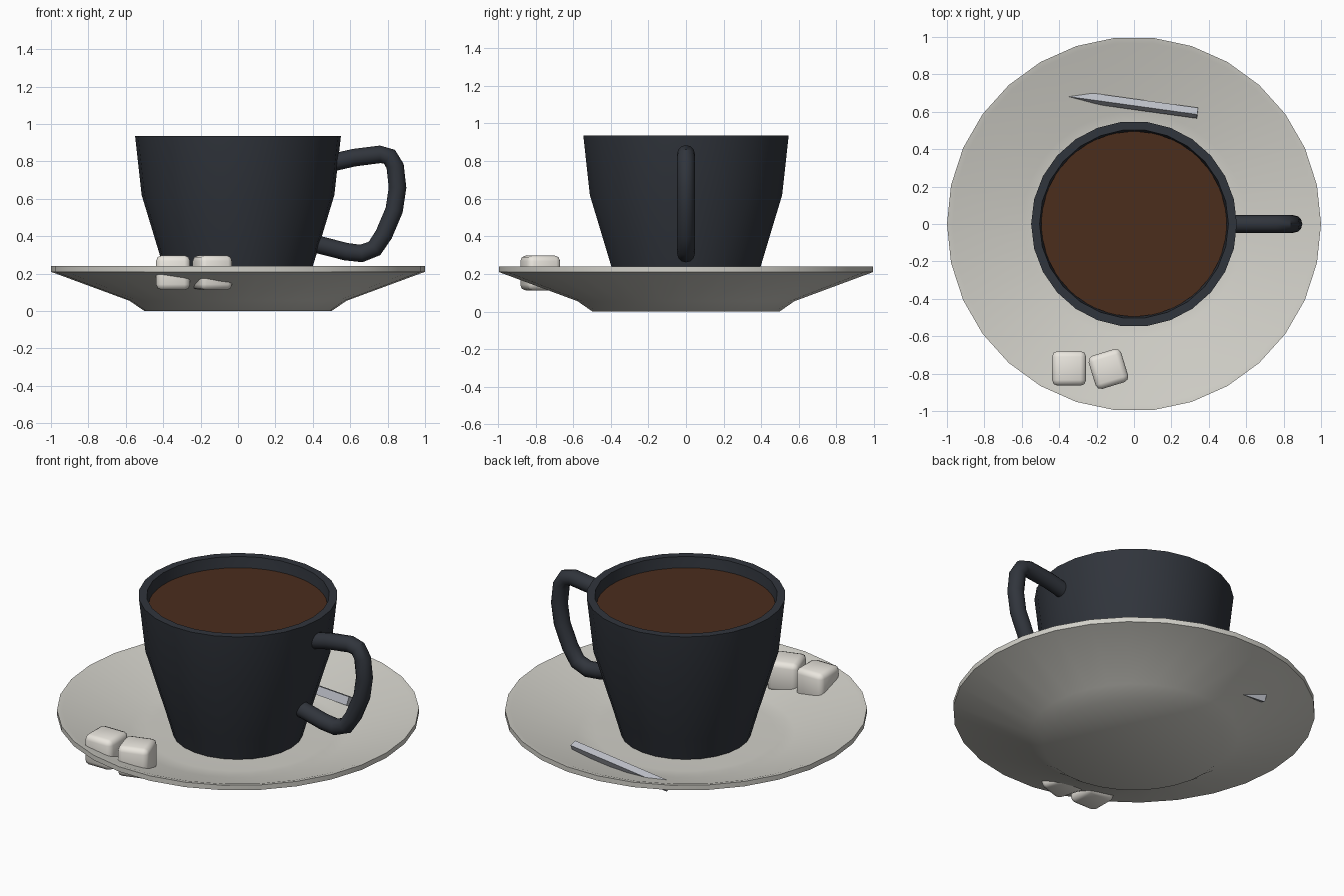
import bpy, bmesh, math
from mathutils import Matrix, Vector

if "Cube" in bpy.data.objects:
    bpy.data.objects.remove(bpy.data.objects["Cube"])


def finish(name, bm, color, angle=40):
    bmesh.ops.recalc_face_normals(bm, faces=bm.faces)
    me = bpy.data.meshes.new(name)
    bm.to_mesh(me)
    bm.free()
    ob = bpy.data.objects.new(name, me)
    bpy.context.collection.objects.link(ob)
    mat = bpy.data.materials.new(name + "_mat")
    mat.diffuse_color = (*color, 1)
    mat.use_nodes = True
    mat.node_tree.nodes["Principled BSDF"].inputs["Base Color"].default_value = mat.diffuse_color
    me.materials.append(mat)
    bpy.ops.object.select_all(action='DESELECT')
    ob.select_set(True)
    bpy.context.view_layer.objects.active = ob
    bpy.ops.object.shade_smooth_by_angle(angle=math.radians(angle))
    return ob


def lathe(name, profile, sides, color):
    """Revolve an (r, z) profile around z."""
    bm = bmesh.new()
    verts = [bm.verts.new((r, 0, z)) for r, z in profile]
    edges = [bm.edges.new(p) for p in zip(verts, verts[1:])]
    bmesh.ops.spin(bm, geom=verts + edges, cent=(0, 0, 0), axis=(0, 0, 1),
                   angle=2 * math.pi, steps=sides)
    bmesh.ops.remove_doubles(bm, verts=bm.verts, dist=1e-4)
    return finish(name, bm, color)


def block(name, size, matrix, bevel, color):
    """Box with optionally rounded edges."""
    bm = bmesh.new()
    bmesh.ops.create_cube(bm, size=1)
    bmesh.ops.scale(bm, vec=size, verts=bm.verts)
    if bevel:
        bmesh.ops.bevel(bm, geom=bm.edges[:], offset=bevel, segments=2,
                        profile=0.5, affect='EDGES')
    bm.transform(matrix)
    return finish(name, bm, color, 50 if bevel else 30)


DARK = (0.03, 0.035, 0.045)

# Saucer
lathe("saucer", [(0, 0), (0.5, 0), (0.58, 0.055), (1, 0.21), (1, 0.24),
                 (0.97, 0.235), (0.6, 0.1), (0.5, 0.095), (0, 0.095)],
      30, (0.64, 0.63, 0.58))

# Cup shell and drink surface
lathe("cup", [(0, 0.1), (0.36, 0.1), (0.4, 0.24), (0.515, 0.62), (0.55, 0.935),
              (0.505, 0.935), (0.47, 0.62), (0.36, 0.25), (0.33, 0.15), (0, 0.15)],
      26, DARK)
bm = bmesh.new()
bmesh.ops.create_circle(bm, cap_ends=True, segments=26, radius=0.497,
                        matrix=Matrix.Translation((0, 0, 0.87)))
finish("coffee", bm, (0.07, 0.026, 0.012))

# Handle: round tube swept along a path in the xz plane
path = [Vector((x, 0, z)) for x, z in
        [(0.51, 0.795), (0.62, 0.82), (0.76, 0.838), (0.81, 0.825), (0.84, 0.775),
         (0.853, 0.66), (0.835, 0.54), (0.78, 0.41), (0.73, 0.335),
         (0.66, 0.308), (0.58, 0.317), (0.41, 0.36)]]
bm = bmesh.new()
rings = []
for i, p in enumerate(path):
    t = (path[min(i + 1, len(path) - 1)] - path[max(i - 1, 0)]).normalized()
    n = Vector((t.z, 0, -t.x))
    rings.append([bm.verts.new(p + 0.047 * (n * math.cos(a) + Vector((0, math.sin(a), 0))))
                  for a in (2 * math.pi * k / 12 for k in range(12))])
for r0, r1 in zip(rings, rings[1:]):
    for k in range(12):
        j = (k + 1) % 12
        bm.faces.new((r0[k], r0[j], r1[j], r1[k]))
bm.faces.new(rings[0])
bm.faces.new(rings[-1])
finish("handle", bm, DARK)

# Sugar cubes
for i, (x, y, a) in enumerate([(-0.347, -0.772, 0), (-0.137, -0.775, 17)]):
    block(f"sugar_cube_{i + 1}", (0.182, 0.185, 0.185),
          Matrix.Translation((x, y, 0.205)) @ Matrix.Rotation(math.radians(a), 4, 'Z'),
          0.03, (0.82, 0.79, 0.73))

# Spoon: slim bar, rolled and half sunk in the saucer
start, end = Vector((-0.36, 0.69, 0.13)), Vector((0.34, 0.593, 0.15))
d = end - start
block("spoon", (d.length, 0.04, 0.05),
      Matrix.Translation((start + end) / 2)
      @ d.to_track_quat('X', 'Z').to_matrix().to_4x4()
      @ Matrix.Rotation(math.radians(-25), 4, 'X'),
      0, (0.5, 0.52, 0.57))
